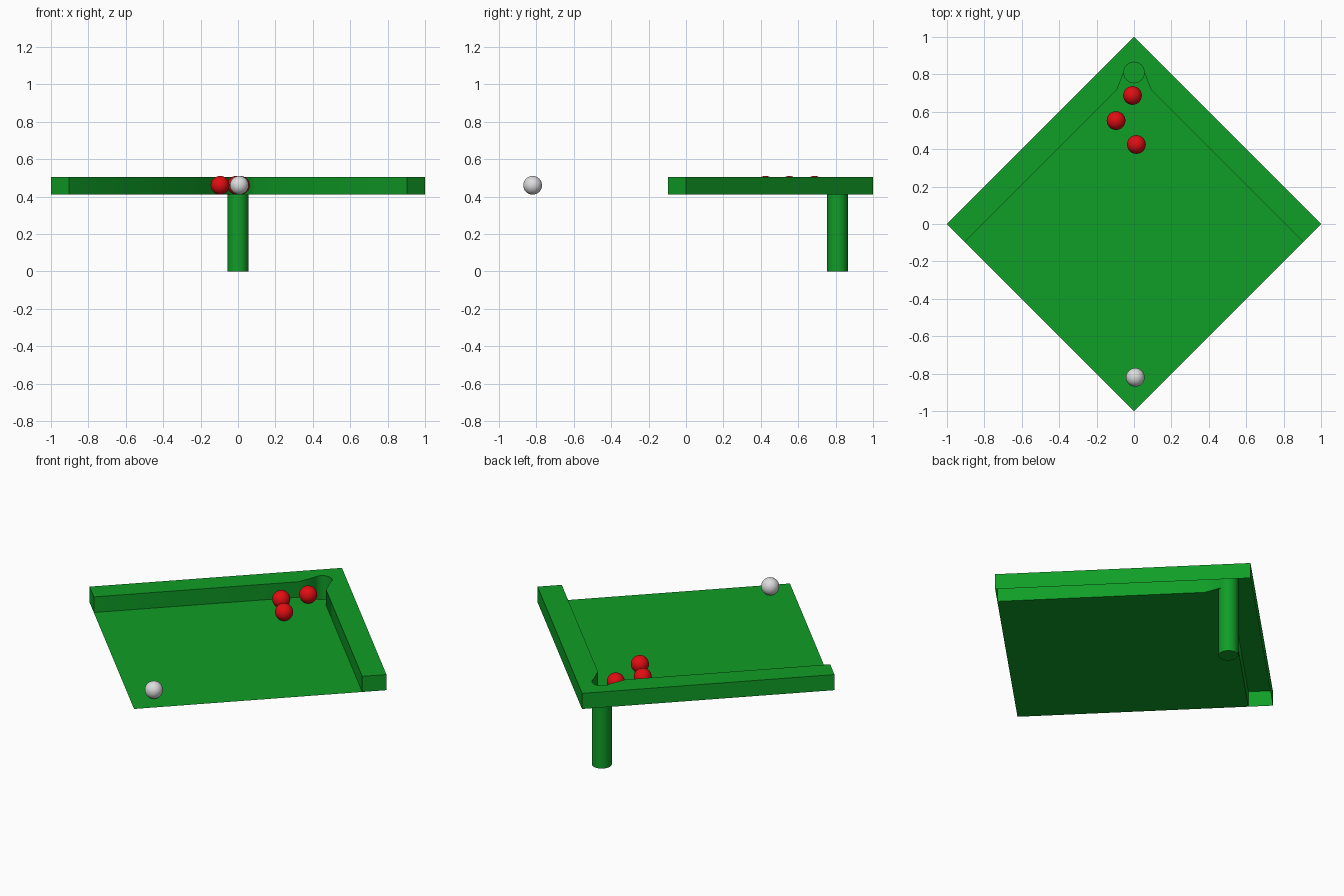
import bpy, bmesh, math

if "Cube" in bpy.data.objects:
    bpy.data.objects.remove(bpy.data.objects["Cube"])

FLOOR, TOP = 0.41, 0.505          # cloth height and cushion top
PY, PR, SEG = 0.81, 0.055, 32     # pocket centre, radius, sides


def material(name, rgb):
    m = bpy.data.materials.new(name)
    m.diffuse_color = (*rgb, 1)
    m.use_nodes = True
    m.node_tree.nodes["Principled BSDF"].inputs["Base Color"].default_value = m.diffuse_color
    return m


green = material("cloth_green", (0.005, 0.34, 0.02))
red = material("ball_red", (0.75, 0.004, 0.006))
white = material("ball_white", (0.72, 0.72, 0.72))


def finish(bm, name, mat, angle=None):
    mesh = bpy.data.meshes.new(name)
    bm.to_mesh(mesh)
    bm.free()
    mesh.materials.append(mat)
    ob = bpy.data.objects.new(name, mesh)
    bpy.context.collection.objects.link(ob)
    if angle:
        bpy.ops.object.select_all(action='DESELECT')
        ob.select_set(True)
        bpy.context.view_layer.objects.active = ob
        bpy.ops.object.shade_smooth_by_angle(angle=math.radians(angle))
    return ob


def sheet(outline, z_top, z_low=None):
    """Flat face facing up, with an optional open-bottomed skirt."""
    bm = bmesh.new()
    up = [bm.verts.new((x, y, z_top)) for x, y in outline]
    bm.faces.new(up)
    if z_low is not None:
        low = [bm.verts.new((x, y, z_low)) for x, y in outline]
        n = len(up)
        for i in range(n):
            j = (i + 1) % n
            bm.faces.new((up[j], up[i], low[i], low[j]))
    return bm


def arc(a0, a1):
    n = SEG // 2
    return [(PR * math.cos(math.radians(a0 + (a1 - a0) * i / n)),
             PY + PR * math.sin(math.radians(a0 + (a1 - a0) * i / n)))
            for i in range(n + 1)]


end, jaw = (0.904, -0.096), (0.092, 0.716)
end_l, jaw_l = (-end[0], end[1]), (-jaw[0], jaw[1])

# playing surface, cut out around the front of the pocket
finish(sheet([(0, -1), end, jaw] + arc(0, -180) + [jaw_l, end_l], FLOOR),
       "playing_surface", green)

# L-shaped cushion wrapping the back of the pocket, hollow below
finish(sheet([(1, 0), (0, 1), (-1, 0), end_l, jaw_l] + arc(180, 0) + [jaw, end],
             TOP, FLOOR), "cushion_rails", green, 25)

# pocket tube: open top, closed bottom
bm = bmesh.new()
ring = [(PR * math.cos(2 * math.pi * i / SEG), PY + PR * math.sin(2 * math.pi * i / SEG))
        for i in range(SEG)]
low = [bm.verts.new((x, y, 0)) for x, y in ring]
up = [bm.verts.new((x, y, FLOOR)) for x, y in ring]
bm.faces.new(low[::-1])
for i in range(SEG):
    j = (i + 1) % SEG
    bm.faces.new((low[i], low[j], up[j], up[i]))
finish(bm, "pocket_tube", green, 30)

# balls
for name, x, y, mat in (("cue_ball", 0.007, -0.82, white),
                        ("red_ball_1", -0.008, 0.687, red),
                        ("red_ball_2", -0.096, 0.553, red),
                        ("red_ball_3", 0.013, 0.425, red)):
    bm = bmesh.new()
    bmesh.ops.create_uvsphere(bm, u_segments=32, v_segments=16, radius=0.05)
    bmesh.ops.translate(bm, verts=bm.verts, vec=(x, y, FLOOR + 0.05))
    finish(bm, name, mat, 40)
